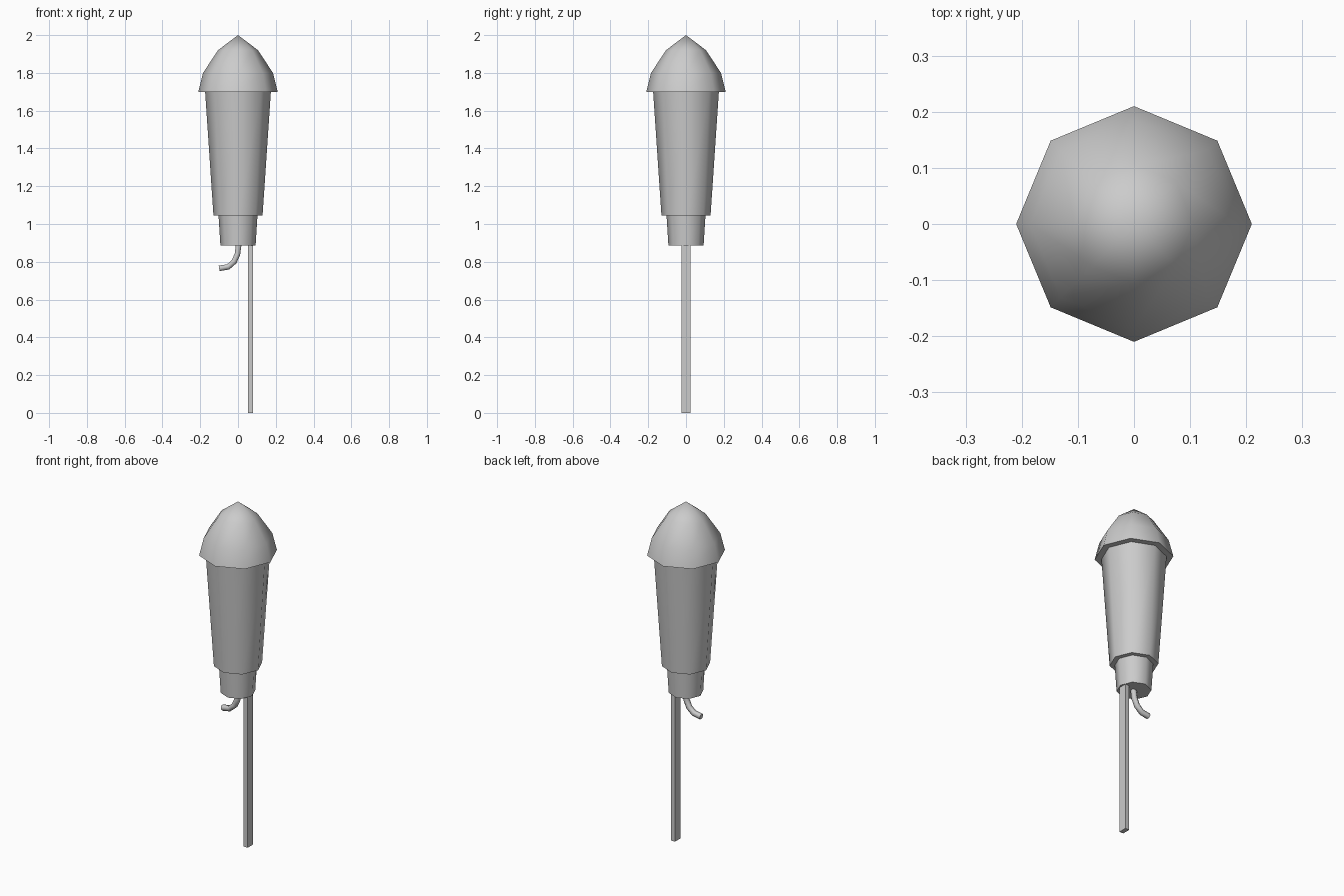
import bpy, bmesh, math

if "Cube" in bpy.data.objects:
    bpy.data.objects.remove(bpy.data.objects["Cube"])

SIDES = 8


def lathe(name, profile):
    """Revolve (radius, z) points into an eight-sided shell; radius 0 makes a pole."""
    bm = bmesh.new()
    rings = []
    for r, z in profile:
        if r == 0:
            rings.append([bm.verts.new((0, 0, z))] * SIDES)
        else:
            rings.append([bm.verts.new((r * math.cos(math.tau * i / SIDES),
                                        r * math.sin(math.tau * i / SIDES), z))
                          for i in range(SIDES)])
    for a, b in zip(rings, rings[1:]):
        for i in range(SIDES):
            j = (i + 1) % SIDES
            bm.faces.new(dict.fromkeys((a[i], a[j], b[j], b[i])))
    # flat cap when the profile starts with an open ring
    if profile[0][0] > 0:
        bm.faces.new(list(reversed(rings[0])))
    bmesh.ops.recalc_face_normals(bm, faces=bm.faces)
    mesh = bpy.data.meshes.new(name)
    bm.to_mesh(mesh)
    bm.free()
    ob = bpy.data.objects.new(name, mesh)
    bpy.context.collection.objects.link(ob)
    bpy.ops.object.select_all(action='DESELECT')
    ob.select_set(True)
    bpy.context.view_layer.objects.active = ob
    bpy.ops.object.shade_smooth_by_angle(angle=math.radians(60))
    return ob


# Rocket shell: nozzle, tapered tube and overhanging nose cone
lathe("rocket_shell", [
    (0.093, 0.885), (0.103, 1.045), (0.13, 1.045), (0.174, 1.70),
    (0.21, 1.70), (0.185, 1.80), (0.106, 1.92), (0, 2.0)])

# Guide stick, offset to one side
bpy.ops.mesh.primitive_cube_add(size=1, location=(0.067, 0, 0.4425))
stick = bpy.context.object
stick.name = "guide_stick"
stick.scale = (0.026, 0.049, 0.885)

# Curved fuse hanging from the nozzle
curve = bpy.data.curves.new("fuse", 'CURVE')
curve.dimensions = '3D'
curve.bevel_depth = 0.017
curve.bevel_resolution = 1
curve.use_fill_caps = True
path = [(0.003, 0.887), (-0.003, 0.84), (-0.021, 0.80), (-0.052, 0.773), (-0.10, 0.765)]
spline = curve.splines.new('POLY')
spline.points.add(len(path) - 1)
for p, (x, z) in zip(spline.points, path):
    p.co = (x, 0, z, 1)
spline.use_smooth = True
bpy.context.collection.objects.link(bpy.data.objects.new("fuse", curve))
